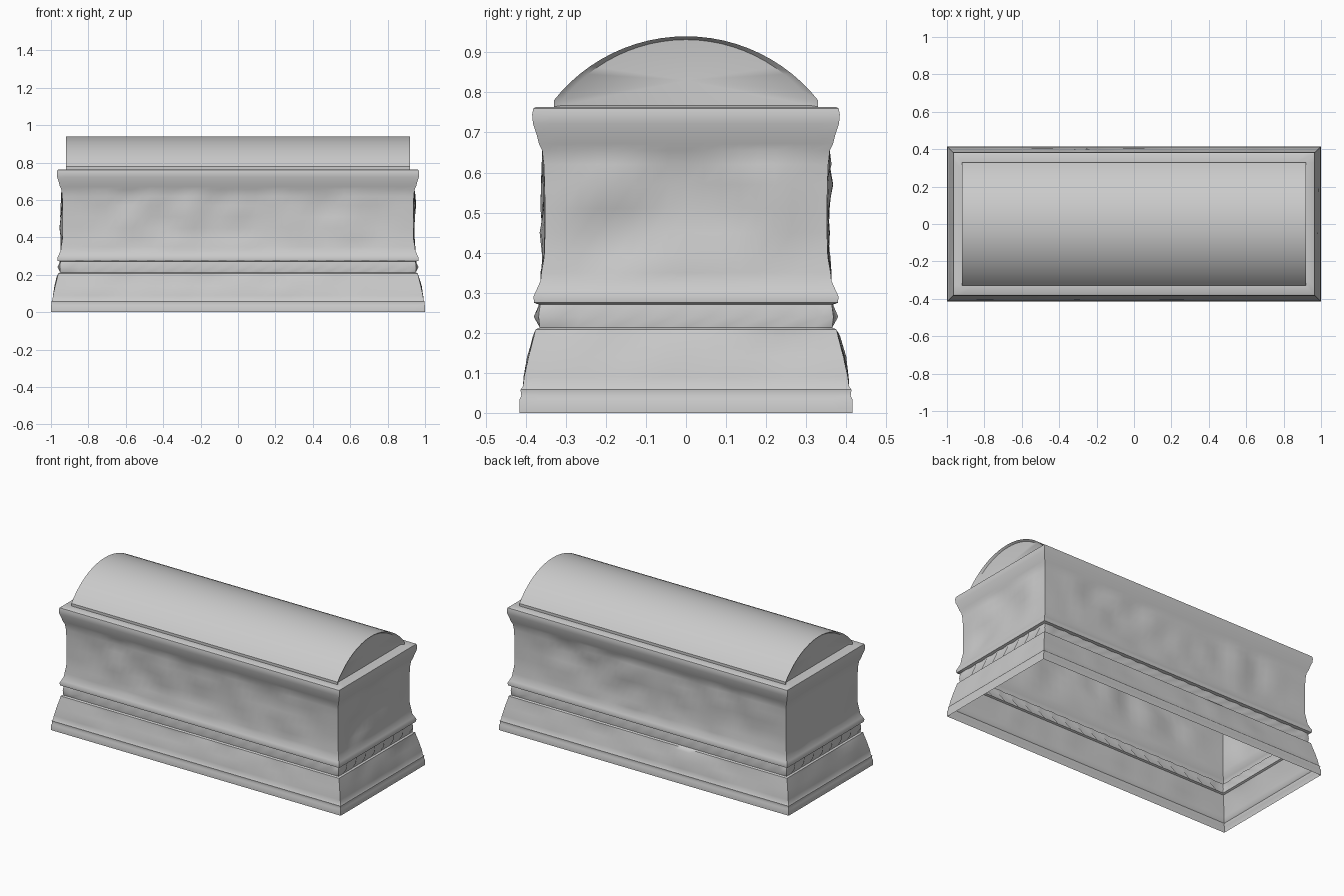
import bpy, bmesh, math
from mathutils import Vector, noise

cube = bpy.data.objects.get("Cube")
if cube:
    bpy.data.objects.remove(cube, do_unlink=True)

stone = bpy.data.materials.new("pale_grey_stone")
stone.use_nodes = True
STONE = (0.6, 0.6, 0.6, 1)
stone.diffuse_color = STONE
stone.node_tree.nodes["Principled BSDF"].inputs["Base Color"].default_value = STONE

LONGER = 0.585          # extra half length compared with half width
NX, NY = 40, 16         # divisions of the long and short sides


def finish(bm, name, angle):
    bmesh.ops.remove_doubles(bm, verts=bm.verts, dist=0.0001)
    bmesh.ops.recalc_face_normals(bm, faces=bm.faces)
    mesh = bpy.data.meshes.new(name)
    bm.to_mesh(mesh)
    bm.free()
    mesh.materials.append(stone)
    obj = bpy.data.objects.new(name, mesh)
    bpy.context.collection.objects.link(obj)
    bpy.ops.object.select_all(action='DESELECT')
    obj.select_set(True)
    bpy.context.view_layer.objects.active = obj
    bpy.ops.object.shade_smooth_by_angle(angle=math.radians(angle))
    return obj


def ring(half, z, relief=0.0, carve=0.0):
    """Rectangular ring; relief gives worn carving, carve gives zigzag leaves."""
    hx, hy = half + LONGER, half
    points = []
    sides = (((-hx, -hy), (1, 0), (0, -1), hx, NX), ((hx, -hy), (0, 1), (1, 0), hy, NY),
             ((hx, hy), (-1, 0), (0, 1), hx, NX), ((-hx, hy), (0, -1), (-1, 0), hy, NY))
    for start, along, out, length, count in sides:
        a, o = Vector((*along, 0)), Vector((*out, 0))
        for i in range(count):
            t = i / count
            p = Vector((*start, z)) + a * 2 * length * t
            if i:
                fade = min(1, 6 * t, 6 * (1 - t))
                bump = noise.noise(Vector((p.x * 6, p.y * 6, z * 8)))
                p += o * relief * fade * bump
                if carve:
                    p += o * carve * (1 if i % 2 else -1) + a * carve
            points.append(p)
    return points


# Hollow chest: half width, height, relief, carving
PROFILE = [
    (0.415, 0, 0, 0), (0.415, 0.035, 0, 0), (0.411, 0.042, 0, 0), (0.413, 0.058, 0, 0),
    (0.407, 0.066, 0, 0), (0.404, 0.09, 0.004, 0), (0.393, 0.14, 0.012, 0),
    (0.38, 0.19, 0.008, 0), (0.376, 0.208, 0, 0), (0.365, 0.213, 0, 0),
    (0.368, 0.24, 0, 0.012), (0.364, 0.27, 0, 0.003), (0.379, 0.275, 0, 0),
    (0.381, 0.29, 0, 0), (0.374, 0.305, 0, 0), (0.363, 0.33, 0, 0),
    (0.361, 0.35, 0.006, 0), (0.354, 0.39, 0.016, 0), (0.352, 0.45, 0.022, 0),
    (0.352, 0.51, 0.022, 0), (0.353, 0.57, 0.022, 0), (0.355, 0.62, 0.014, 0),
    (0.359, 0.655, 0, 0), (0.367, 0.672, 0, 0), (0.373, 0.695, 0, 0),
    (0.382, 0.722, 0, 0), (0.384, 0.745, 0, 0), (0.381, 0.76, 0, 0),
    (0.374, 0.764, 0, 0), (0.33, 0.764, 0, 0)]

bm = bmesh.new()
rings = [[bm.verts.new(p) for p in ring(*row)] for row in PROFILE]
for low, high in zip(rings, rings[1:]):
    for i in range(len(low)):
        j = (i + 1) % len(low)
        bm.faces.new((low[i], low[j], high[j], high[i]))
chest = finish(bm, "chest", 40)

# Barrel lid: arched section swept along x, with dished ends
HALF_W, SPRING, TOP = 0.33, 0.78, 0.94
rise = TOP - SPRING
radius = (HALF_W ** 2 + rise ** 2) / (2 * rise)
sweep = math.asin(HALF_W / radius)
STEPS = 24
arc = [(HALF_W, 0.764)]
for k in range(STEPS + 1):
    a = sweep * (1 - 2 * k / STEPS)
    arc.append((radius * math.sin(a), TOP - radius * (1 - math.cos(a))))
arc.append((-HALF_W, 0.764))

bm = bmesh.new()


def section(x, scale=1.0):
    return [bm.verts.new((x, y * scale, 0.82 + (z - 0.82) * scale)) for y, z in arc]


END = 0.92
outer = {s: section(s * END) for s in (-1, 1)}
for i in range(len(arc) - 1):
    bm.faces.new((outer[-1][i], outer[-1][i + 1], outer[1][i + 1], outer[1][i]))
for s in (-1, 1):
    inner = section(s * (END - 0.012), 0.93)
    hub = bm.verts.new((s * (END - 0.022), 0, 0.83))
    for i in range(len(arc)):
        j = (i + 1) % len(arc)
        bm.faces.new((outer[s][i], outer[s][j], inner[j], inner[i]))
        bm.faces.new((inner[i], inner[j], hub))
lid = finish(bm, "barrel_lid", 40)
